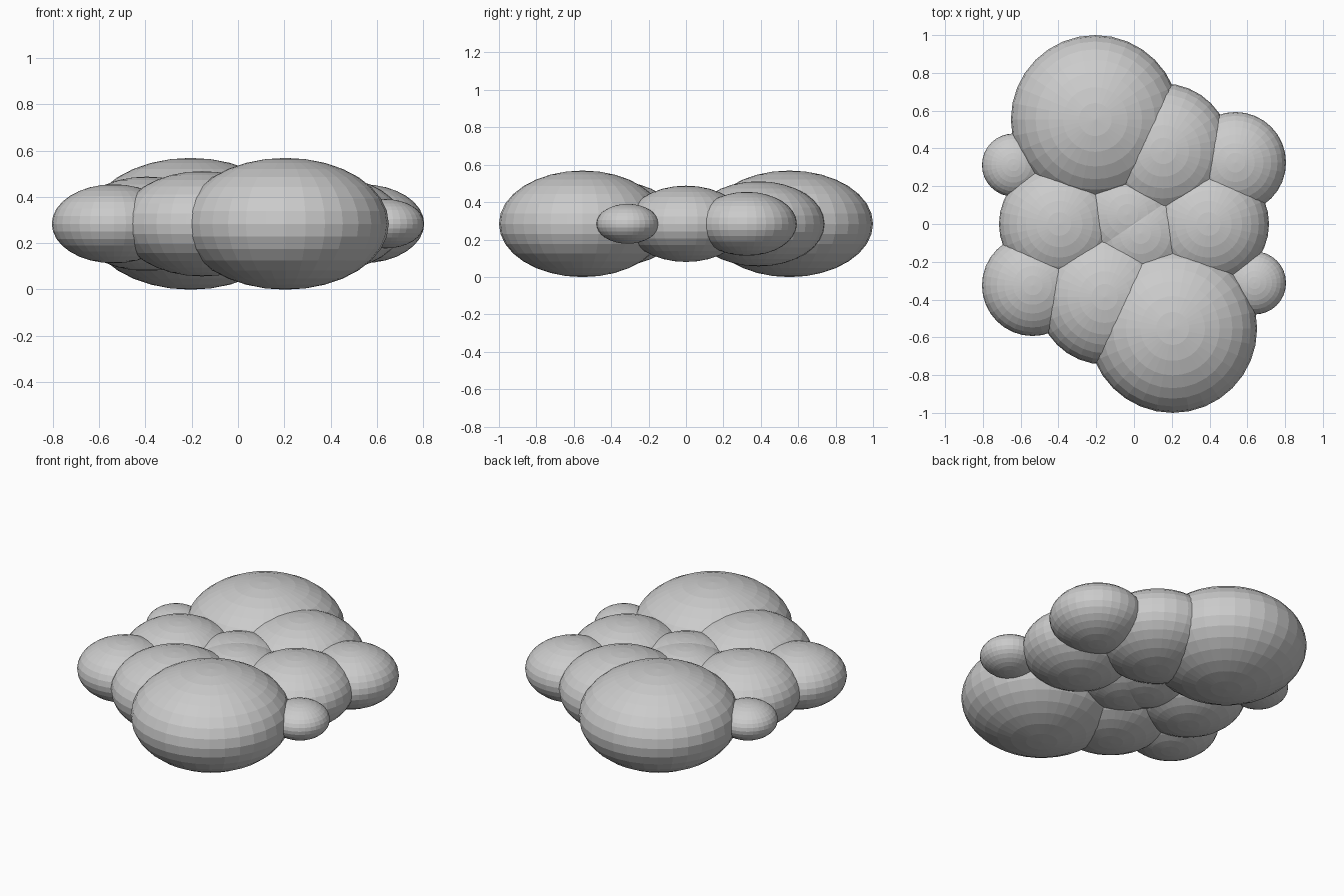
import bpy

if "Cube" in bpy.data.objects:
    bpy.data.objects.remove(bpy.data.objects["Cube"])

FLATTEN = 0.637   # height of each puff relative to its width
MID_Z = 0.284     # all puffs share this centre height

# name, x, y, radius; each puff repeats turned half way round the z axis
PUFFS = [
    ("large_puff", 0.205, -0.553, 0.447),
    ("medium_puff", -0.155, -0.387, 0.357),
    ("outer_puff", -0.537, -0.325, 0.268),
    ("side_puff", 0.395, 0.0, 0.320),
    ("small_puff", 0.638, -0.312, 0.167),
    ("centre_puff", 0.034, -0.05, 0.285),
]


def add_puff(name, x, y, r):
    bpy.ops.mesh.primitive_uv_sphere_add(
        segments=32, ring_count=16, radius=r, location=(x, y, MID_Z))
    puff = bpy.context.object
    puff.name = name
    puff.scale.z = FLATTEN
    return puff


# Cloud: flattened, flat-faced balls pushed into each other
for name, x, y, r in PUFFS:
    add_puff(name + "_front", x, y, r)
    add_puff(name + "_back", -x, -y, r)
